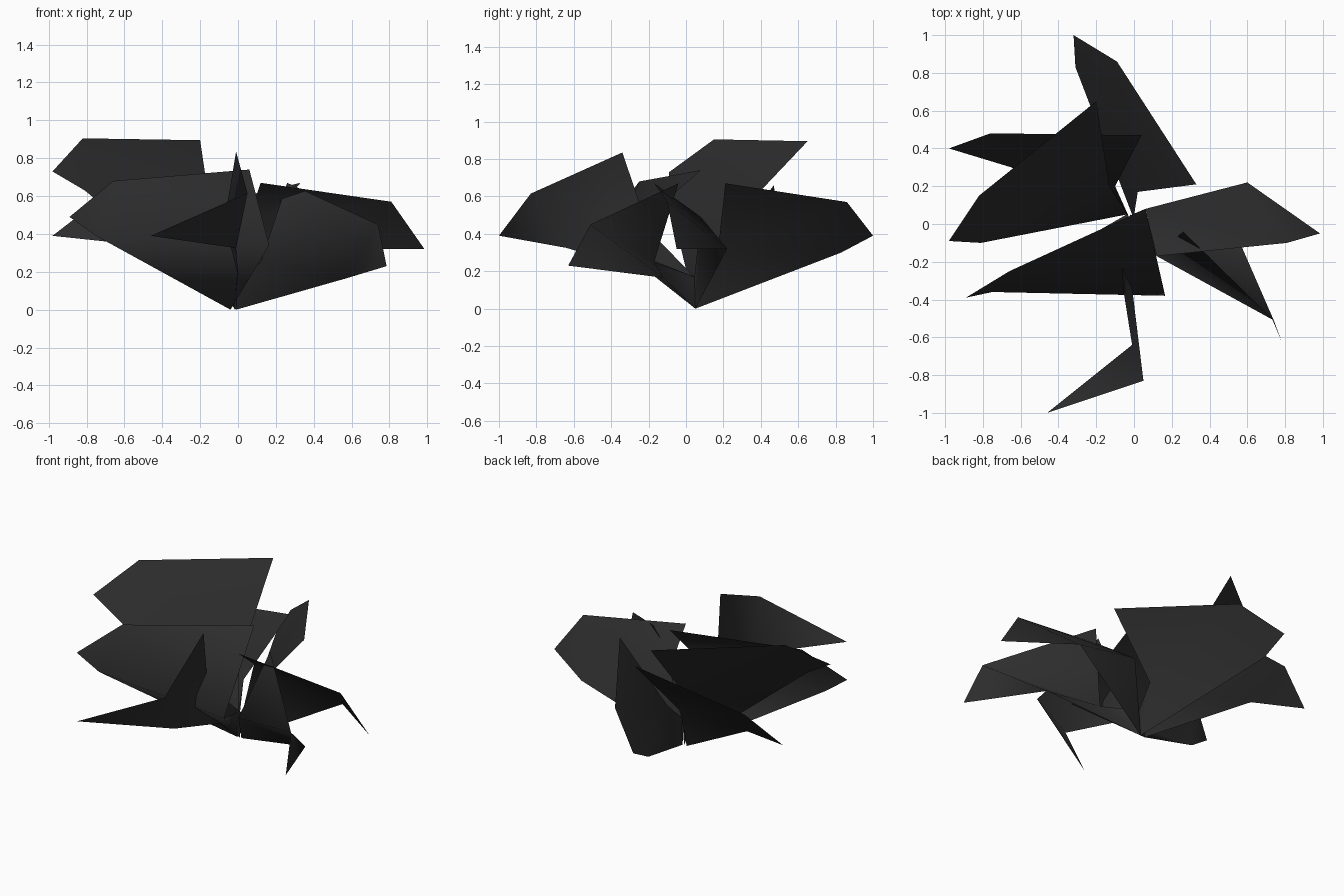
import bpy, bmesh
from mathutils import Vector

# one dark charcoal colour for the whole plant
mat = bpy.data.materials.new("charcoal_leaf")
mat.diffuse_color = (0.026, 0.026, 0.026, 1)


def leaf(name, base_x, inner, top_near, top_far, tip, low_far, throat=None):
    """Folded leaf: upper blade, pointed tip and a lower blade running to the base."""
    base = (base_x, 0.05, 0.0)
    neck = (base_x + 0.01, 0.045, 0.17)
    bm = bmesh.new()
    b, n, i, a, c, t, l = [bm.verts.new(Vector(p)) for p in
                           (base, neck, inner, top_near, top_far, tip, low_far)]
    bm.faces.new((i, c, a))         # upper blade
    bm.faces.new((i, l, c))
    bm.faces.new((l, t, c))         # tip
    if throat:                      # lower blade pinched in at the throat
        k = bm.verts.new(Vector(throat))
        bm.faces.new((k, l, i))
        bm.faces.new((b, k, i))
    else:
        bm.faces.new((b, l, i))
    bm.faces.new((b, i, n))         # neck
    bmesh.ops.recalc_face_normals(bm, faces=bm.faces[:])
    for f in bm.faces:
        f.smooth = True
    me = bpy.data.meshes.new(name)
    bm.to_mesh(me)
    bm.free()
    me.materials.append(mat)
    ob = bpy.data.objects.new(name, me)
    bpy.context.collection.objects.link(ob)


# leaves around the base: inner fold, near top, far top, tip, far bottom
leaf("back_leaf", -0.01, (0.02, 0.17, 0.30), (0.33, 0.21, 0.67),
     (-0.09, 0.86, 0.57), (-0.32, 1.00, 0.39), (-0.31, 0.83, 0.30))
leaf("high_left_leaf", -0.04, (-0.13, 0.20, 0.42), (-0.20, 0.65, 0.895),
     (-0.82, 0.15, 0.905), (-0.98, -0.09, 0.73), (-0.81, -0.10, 0.63))
leaf("back_left_leaf", -0.04, (-0.10, 0.20, 0.30), (0.04, 0.47, 0.66),
     (-0.76, 0.48, 0.56), (-0.98, 0.40, 0.39), (-0.65, 0.30, 0.355))
leaf("front_left_leaf", -0.04, (0.165, -0.38, 0.34), (0.06, 0.08, 0.74),
     (-0.66, -0.25, 0.68), (-0.89, -0.39, 0.49), (-0.75, -0.36, 0.39))
leaf("right_leaf", -0.01, (0.06, 0.08, 0.49), (0.12, -0.17, 0.67),
     (0.81, -0.10, 0.57), (0.985, -0.05, 0.32), (0.60, 0.22, 0.32))
leaf("front_right_leaf", -0.01, (0.12, -0.17, 0.25), (0.26, -0.04, 0.67),
     (0.74, -0.51, 0.45), (0.785, -0.63, 0.23), (0.57, -0.12, 0.165))
leaf("front_leaf", -0.02, (-0.08, -0.20, 0.42), (-0.01, -0.34, 0.835),
     (0.05, -0.83, 0.615), (-0.46, -1.00, 0.39), (-0.01, -0.64, 0.325),
     (0.0, -0.19, 0.19))
